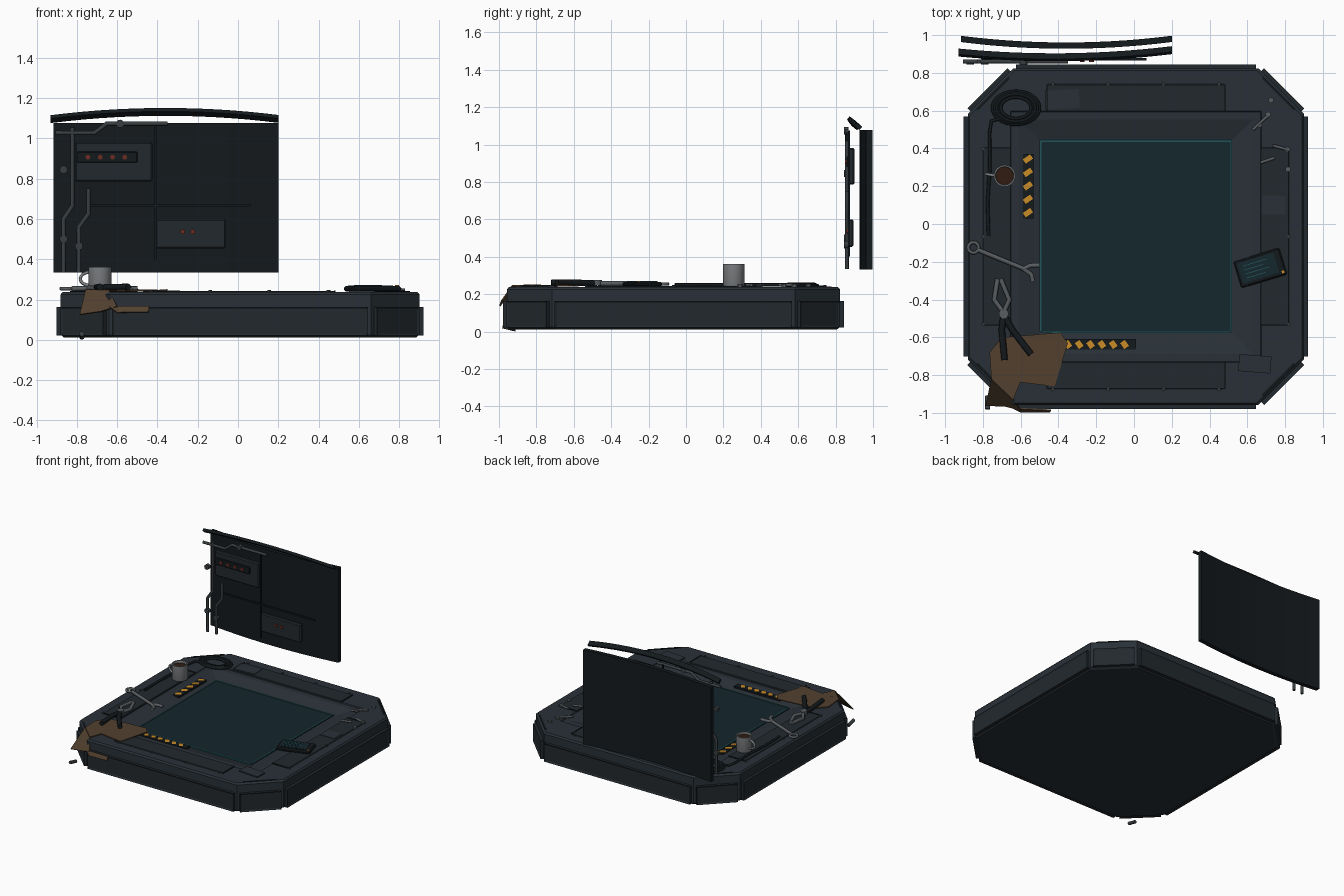
import bpy, bmesh
from math import cos, sin, pi, radians, sqrt, atan2
from mathutils import Vector, Matrix

if "Cube" in bpy.data.objects:
    bpy.data.objects.remove(bpy.data.objects["Cube"])

CX, CY = 0.01, -0.067      # centre of the table
TOP = 0.238                # deck height

def mat(name, r, g, b):
    m = bpy.data.materials.new(name)
    m.diffuse_color = (r, g, b, 1)
    m.use_nodes = True
    m.node_tree.nodes["Principled BSDF"].inputs["Base Color"].default_value = m.diffuse_color
    return m

BODY = mat("body_steel", .022, .03, .038)
PLATE = mat("plate_steel", .016, .022, .027)
DARK = mat("dark_steel", .007, .01, .012)
SCREEN = mat("screen_glass", .007, .02, .027)
TEAL = mat("teal_trace", .015, .09, .1)
ORANGE = mat("hazard_orange", .6, .27, .02)
METAL = mat("tool_metal", .1, .11, .12)
PIPE = mat("pipe_metal", .04, .048, .052)
MUG = mat("mug_grey", .2, .21, .22)
COFFEE = mat("coffee", .03, .012, .006)
CLOTH = mat("cloth_brown", .085, .052, .028)
RED = mat("red_lamp", .15, .025, .015)

def finish(name, bm, m):
    bmesh.ops.recalc_face_normals(bm, faces=bm.faces)
    me = bpy.data.meshes.new(name)
    bm.to_mesh(me)
    bm.free()
    me.materials.append(m)
    ob = bpy.data.objects.new(name, me)
    bpy.context.collection.objects.link(ob)
    return ob

def box(name, lo, hi, m, rot=0, bevel=0):
    """Box between two corners, turned about its own vertical axis."""
    lo, hi = Vector(lo), Vector(hi)
    bm = bmesh.new()
    bmesh.ops.create_cube(bm, size=1, matrix=Matrix.Diagonal((*(hi - lo), 1)))
    if bevel:
        bmesh.ops.bevel(bm, geom=bm.edges[:], offset=bevel, segments=1, affect='EDGES')
    ob = finish(name, bm, m)
    ob.location = (lo + hi) / 2
    ob.rotation_euler.z = rot
    return ob

def disc(name, c, r, h, m, axis='Z', n=12):
    bm = bmesh.new()
    bmesh.ops.create_cone(bm, cap_ends=True, segments=n, radius1=r, radius2=r, depth=h)
    ob = finish(name, bm, m)
    ob.location = c
    if axis == 'Y':
        ob.rotation_euler.x = pi / 2
    return ob

def tube(name, pts, r, m, cyclic=False, res=2):
    cu = bpy.data.curves.new(name, 'CURVE')
    cu.dimensions = '3D'
    cu.bevel_depth, cu.bevel_resolution, cu.use_fill_caps = r, res, True
    sp = cu.splines.new('POLY')
    sp.points.add(len(pts) - 1)
    for p, q in zip(sp.points, pts):
        p.co = (*q, 1)
    sp.use_cyclic_u = cyclic
    cu.materials.append(m)
    ob = bpy.data.objects.new(name, cu)
    bpy.context.collection.objects.link(ob)
    return ob

def loft(name, loops, m, cap0=True, cap1=True):
    """Skin a list of equal-length vertex loops."""
    bm = bmesh.new()
    rows = [[bm.verts.new(p) for p in lp] for lp in loops]
    n = len(rows[0])
    for a, b in zip(rows, rows[1:]):
        for i in range(n):
            bm.faces.new((a[i], a[(i + 1) % n], b[(i + 1) % n], b[i]))
    if cap0: bm.faces.new(rows[0])
    if cap1: bm.faces.new(rows[-1])
    return finish(name, bm, m)

def octagon(h, c, z):
    k = h - c
    return [(CX + x, CY + y, z) for x, y in
            ((h, -k), (h, k), (k, h), (-k, h), (-h, k), (-h, -k), (-k, -h), (k, -h))]

# Table body: octagonal block whose deck steps down to a square screen well
steps = [(.875, .24, .012), (.89, .24, .025), (.89, .24, .226), (.88, .24, TOP), (.665, .001, TOP),
         (.66, .001, .232), (.62, .001, .232), (.54, .001, .208), (.51, .001, .2)]
loft("table_body", [octagon(*s) for s in steps], BODY)
box("screen", (CX - .51, CY - .503, .19), (CX + .51, CY + .517, .206), SCREEN)
for s in (-1, 1):
    box("screen_edge_side", (CX + s * .505 - .004, CY - .5, .2), (CX + s * .505 + .004, CY + .51, .209), TEAL)
    box("screen_edge_end", (CX - .5, CY + s * .505 - .004, .2), (CX + .5, CY + s * .505 + .004, .209), TEAL)

# Skirt plates with a recessed face on all eight sides
for k in range(8):
    diag = k % 2
    d = 1.54 / sqrt(2) if diag else .89
    half = .15 if diag else .635
    bm = bmesh.new()
    bmesh.ops.create_cube(bm, size=1, matrix=Matrix.Translation((d + .007, 0, .092)) @ Matrix.Diagonal((.03, half * 2, .143, 1)))
    bm.normal_update()
    f = max(bm.faces, key=lambda f: f.normal.x)
    bmesh.ops.inset_region(bm, faces=[f], thickness=.016)
    bmesh.ops.translate(bm, verts=f.verts[:], vec=(-.006, 0, 0))
    ob = finish("skirt_plate", bm, PLATE)
    ob.location = (CX, CY, 0)
    ob.rotation_euler.z = k * pi / 4
    if diag:   # thin trim rail on each deck corner
        a = k * pi / 4
        c = Vector((CX + (d - .02) * cos(a), CY + (d - .02) * sin(a), TOP))
        box("corner_trim", c - Vector((.006, .12, .006)), c + Vector((.006, .12, .004)), DARK, a)

# Deck cover plates, dark end slots and rivets
for s in (-1, 1):
    y, x = CY + s * .735, CX + s * .735
    box("deck_plate", (CX - .47, y - .072, .23), (CX + .47, y + .072, TOP + .005), PLATE, bevel=.003)
    box("deck_plate", (x - .075, CY - .467, .23), (x + .075, CY + .467, TOP + .005), PLATE, bevel=.003)
    for t in (-1, 1):
        box("plate_slot", (CX + t * .47 - .004, y - .07, .23), (CX + t * .47 + .004, y + .07, TOP + .008), DARK)
        box("plate_slot", (x - .07, CY + t * .467 - .004, .23), (x + .07, CY + t * .467 + .004, TOP + .008), DARK)
    for i in range(4):
        disc("rivet", (CX - .44 + i * .293, CY + s * .81, TOP + .004), .009, .012, PIPE, n=8)
    for i in range(3):
        disc("rivet", (CX + s * .81, CY - .465 + i * .465, TOP + .004), .009, .012, PIPE, n=8)
for x, y, w, h, r in ((-.38, .66, .18, .1, .05), (.74, .1, .125, .1, 0), (.64, -.74, .17, .09, -.08)):
    box("patch_plate", (x - w / 2, y - h / 2, .235), (x + w / 2, y + h / 2, TOP + .008), BODY, r)

# Hazard strips lying on the screen bezel
box("hazard_strip_front", (-.39, -.665, .215), (.01, -.61, .23), DARK)
for i in range(6):
    x = -.35 + i * .06
    box("hazard_mark", (x - .015, -.657, .22), (x + .015, -.619, .233), ORANGE, radians(35))
box("hazard_strip_left", (-.588, .03, .215), (-.533, .37, .23), DARK)
for i in range(5):
    y = .06 + i * .071
    box("hazard_mark", (-.585, y - .014, .22), (-.538, y + .014, .233), ORANGE, radians(35))

# Curved back panel standing behind the table
def bow(x):
    return ((x + .36) / .555) ** 2
xs = [-.915 + 1.115 * i / 14 for i in range(15)]
loft("back_panel", [[(x, .928 + .035 * bow(x) + dy, z) for dy, z in ((0, .333), (.033, .333), (.033, 1.077), (0, 1.077))]
                    for x in xs], DARK)
# Arched visor strip above the panel
path = [(x, .882 + .03 * bow(x) + .012 * (x + .36), 1.132 - .034 * bow(x)) for x in [-.93 + 1.13 * i / 14 for i in range(15)]]
loft("visor_strip", [[(x, y + a, z + b) for a, b in ((-.02, .002), (.008, -.02), (.022, -.004), (-.008, .019))]
                     for x, y, z in path], DARK)

# Back panel fittings
box("upper_control_box", (-.81, .868, .785), (-.425, .902, .982), PLATE, bevel=.008)
box("lamp_slot", (-.80, .858, .88), (-.5, .872, .935), DARK, bevel=.004)
for i in range(4):
    disc("red_lamp", (-.745 + i * .061, .857, .907), .012, .012, RED, 'Y')
box("lower_control_box", (-.41, .865, .453), (-.06, .896, .6), PLATE, bevel=.008)
for x in (-.275, -.225):
    disc("red_lamp", (x, .863, .537), .012, .012, RED, 'Y')
box("panel_seam_vertical", (-.416, .866, .4), (-.404, .878, 1.075), DARK)
box("panel_seam_horizontal", (-.74, .866, .659), (.065, .878, .671), DARK)
runs = [[(-.866, .335), (-.866, .6), (-.822, .665), (-.822, 1.055)],
        [(-.79, .335), (-.79, .56), (-.742, .625), (-.742, .75)],
        [(-.905, 1.027), (-.712, 1.027), (-.652, 1.073), (-.35, 1.073)]]
for run in runs:
    tube("wall_pipe", [(x, .86, z) for x, z in run], .011, PIPE)
for x, z in ((-.866, .845), (-.866, .5), (-.79, .465), (-.585, 1.073)):
    disc("pipe_clamp", (x, .857, z), .02, .024, PIPE, 'Y')

# Coiled cable and its loose tail
for i in range(5):
    k = 1 - i * .09
    tube("cable_coil", [(-.625 + .125 * k * cos(a * pi / 16), .615 + .088 * k * sin(a * pi / 16), .247 + .003 * (i % 3))
                        for a in range(32)], .0085, DARK, True)
tube("cable_tail", [(-.70, .56, .25), (-.755, .545, .25), (-.765, .48, .25), (-.763, .3, .25), (-.775, .12, .25), (-.77, -.06, .25)], .009, DARK)

# Mug, turned from a profile
prof = [(.054, .243), (.057, .25), (.057, .362), (.049, .362), (.047, .345)]
mug = loft("mug", [[(-.685 + r * cos(a * pi / 12), .255 + r * sin(a * pi / 12), z) for a in range(24)] for r, z in prof], MUG, cap1=False)
for f in mug.data.polygons:
    f.use_smooth = len(f.vertices) == 4 and abs(f.normal.z) < .5
disc("coffee", (-.685, .255, .342), .0485, .006, COFFEE, n=24)
tube("mug_handle", [(-.735 - .048 * sin(t * pi / 8), .256 + .008 * sin(t * pi / 8), .303 + .033 * cos(t * pi / 8)) for t in range(9)], .008, MUG)

# Wrench: ring end, shaft and open jaw
tube("wrench_ring", [(-.85 + .028 * cos(a * pi / 8), -.125 + .028 * sin(a * pi / 8), .254) for a in range(16)], .009, METAL, True)
tube("wrench_shaft", [(-.824, -.138, .254), (-.58, -.238, .254)], .012, METAL)
for end in ((-.55, -.22), (-.5, -.218)), ((-.545, -.265), (-.535, -.305)):
    tube("wrench_jaw", [(-.585, -.238, .254)] + [(x, y, .254) for x, y in end], .012, METAL)

# Pliers
for tip, bulge, mid, end in (((-.722, -.29), (-.74, -.4), (-.645, -.56), (-.545, -.69)),
                             ((-.706, -.29), (-.66, -.4), (-.70, -.56), (-.685, -.72))):
    tube("pliers_jaw", [(*tip, .257), (*bulge, .257), (-.69, -.47, .257)], .013, METAL)
    tube("pliers_handle", [(-.69, -.48, .257), (*mid, .26), (*end, .262)], .017, DARK)
disc("pliers_pivot", (-.69, -.475, .26), .026, .03, METAL)

# Cloth draped over the front left corner
bm = bmesh.new()
for poly in ([(-.70, -.6, .248), (-.39, -.575, .245), (-.35, -.63, .248), (-.42, -.86, .243), (-.755, -.82, .248), (-.765, -.68, .244)],
             [(-.755, -.82, .248), (-.785, -.96, .125), (-.68, -.965, .14), (-.6, -.985, .165), (-.64, -.93, .245)],
             [(-.64, -.975, .165), (-.44, -.985, .167), (-.445, -.995, .138), (-.6, -.995, .135)],
             [(-.755, -.82, .248), (-.64, -.93, .245), (-.42, -.86, .243)][:2] + [(-.6, -.835, .246)]):
    bm.faces.new([bm.verts.new(p) for p in poly])
cloth = finish("cloth", bm, CLOTH)
sol = cloth.modifiers.new("thickness", 'SOLIDIFY')
sol.thickness, sol.offset = .007, 0
tube("cloth_weight", [(-.775, -.91, .013), (-.775, -.98, .03)], .013, PIPE)

# Handheld tablet lying across the bezel
A = radians(17)
T = Vector((.668, -.233, 0))
def on_tablet(name, u, v, w, h, z0, z1, m, bevel=0):
    c = T + Vector((u * cos(A) - v * sin(A), u * sin(A) + v * cos(A), 0))
    box(name, c - Vector((w / 2, h / 2, -z0)), c + Vector((w / 2, h / 2, z1)), m, A, bevel)
on_tablet("tablet_case", 0, 0, .255, .148, .24, .266, DARK, .008)
on_tablet("tablet_screen", -.01, .003, .2, .11, .26, .269, SCREEN)
for i in range(4):
    on_tablet("tablet_trace", -.02 - .012 * (i % 2), .036 - i * .022, .13 - .025 * (i % 2), .004, .265, .271, TEAL)
on_tablet("tablet_button", .11, -.055, .014, .014, .26, .271, ORANGE)

# Small tools and loose fixings
for a, b in (((.705, .57), (.63, .5)), ((.67, .325), (.745, .35)), ((.735, .415), (.81, .395))):
    tube("small_tool", [(*a, .249), (*b, .249)], .008, METAL)
for x, y in ((.71, .58), (.815, .29), (.725, .655), (.665, .525), (.81, .395)):
    disc("loose_nut", (x, y, .246), .015, .016, METAL, n=6)
